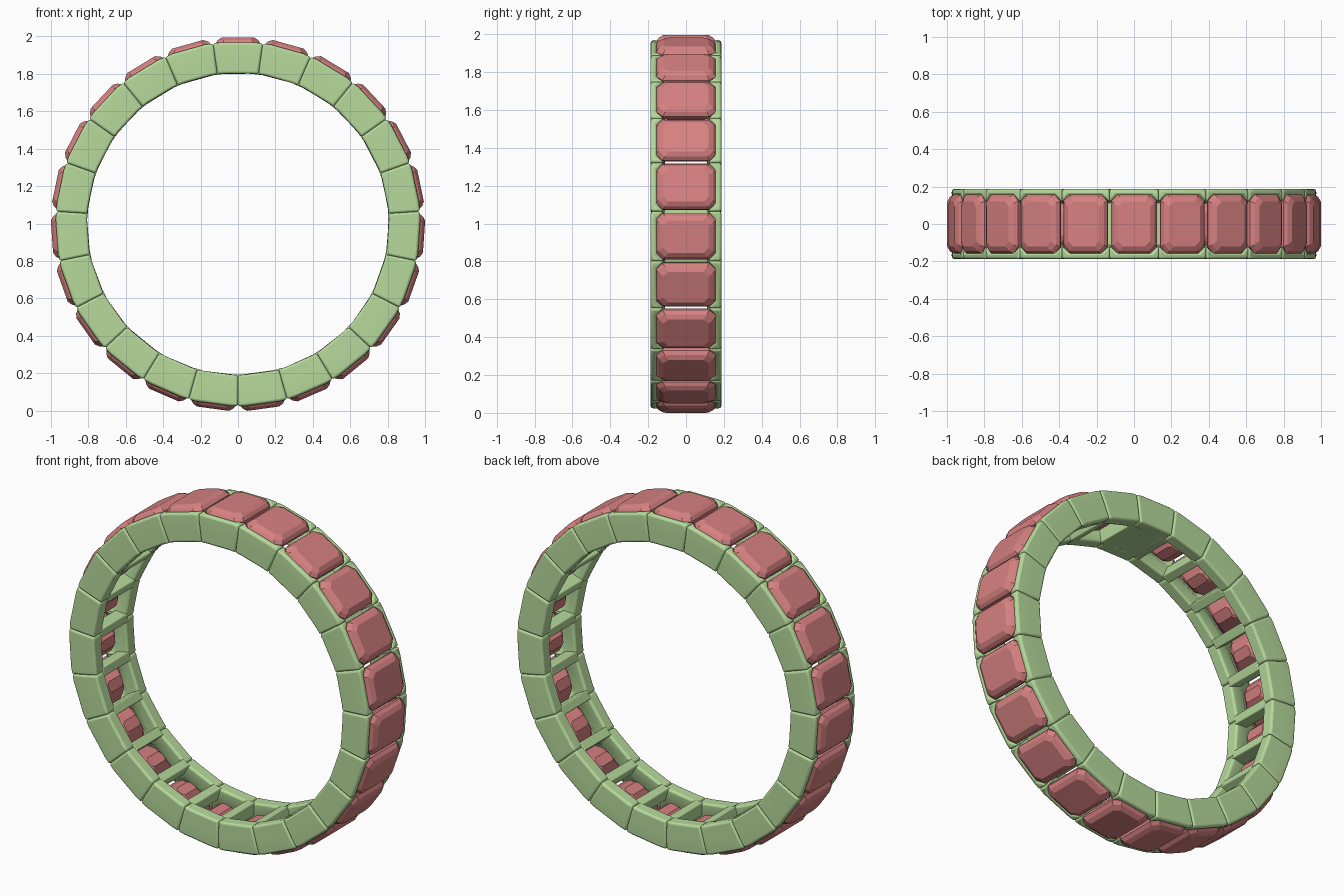
import bpy, bmesh, math
from mathutils import Vector

if "Cube" in bpy.data.objects:
    bpy.data.objects.remove(bpy.data.objects["Cube"])

N = 23                      # stones around the ring, one at the very top
STEP = 2 * math.pi / N
HALF = STEP / 2
CZ = 0.998                  # ring centre height


def polar(a, y, r):
    return Vector((r * math.sin(a), y, CZ + r * math.cos(a)))


def flat(a, t, y, r):
    # point in the tangent frame of a seat at angle a
    return Vector((r * math.sin(a) + t * math.cos(a), y,
                   CZ + r * math.cos(a) - t * math.sin(a)))


def loft(bm, rings):
    vs = [[bm.verts.new(p) for p in ring] for ring in rings]
    n = len(vs[0])
    bm.faces.new(vs[0])
    bm.faces.new(vs[-1])
    for lo, hi in zip(vs, vs[1:]):
        for i in range(n):
            j = (i + 1) % n
            bm.faces.new((lo[i], lo[j], hi[j], hi[i]))


def finish(bm, name, color, bevel=0):
    bmesh.ops.recalc_face_normals(bm, faces=bm.faces)
    me = bpy.data.meshes.new(name)
    bm.to_mesh(me)
    bm.free()
    ob = bpy.data.objects.new(name, me)
    bpy.context.collection.objects.link(ob)
    mat = bpy.data.materials.new(name + "_material")
    mat.diffuse_color = color
    mat.use_nodes = True
    mat.node_tree.nodes["Principled BSDF"].inputs["Base Color"].default_value = mat.diffuse_color
    me.materials.append(mat)
    if bevel:
        m = ob.modifiers.new("soft_edges", 'BEVEL')
        m.width = bevel
        m.segments = 3
        m.limit_method = 'ANGLE'
        m.angle_limit = math.radians(40)
        bpy.ops.object.select_all(action='DESELECT')
        bpy.context.view_layer.objects.active = ob
        ob.select_set(True)
        bpy.ops.object.shade_smooth_by_angle(angle=math.radians(40))
    return ob


GREEN = (0.47, 0.70, 0.33, 1)
RED = (0.68, 0.22, 0.22, 1)

# Side rails: one rounded block per stone, with corner prongs at its ends
bm = bmesh.new()
# radius, outer y, inner y at the middle, inner y at the ends
LEVELS = [(0.807, 0.187, 0.11, 0.11), (0.885, 0.188, 0.115, 0.11),
          (0.93, 0.188, 0.148, 0.112), (0.974, 0.186, 0.155, 0.118)]
for k in range(N):
    a = k * STEP
    for s in (-1, 1):
        rings = []
        for r, yo, ym, ye in LEVELS:
            plan = [(-1, yo), (-.7, yo), (.7, yo), (1, yo),
                    (1, ye), (.7, ym), (-.7, ym), (-1, ye)]
            rings.append([polar(a + f * HALF, s * y, r) for f, y in plan])
        loft(bm, rings)
finish(bm, "side_rails", GREEN, 0.012)

# Cross bars between the stones, on the inside of the band
bm = bmesh.new()
for k in range(N):
    a = (k + 0.5) * STEP
    loft(bm, [[flat(a, t, y, r) for t, y in
               ((-w, -.125), (w, -.125), (w, .125), (-w, .125))]
              for r, w in ((0.805, 0.027), (0.885, 0.025))])
finish(bm, "cross_bars", GREEN, 0.007)

# Solid plate closing the window under the top stone
bm = bmesh.new()
loft(bm, [[polar(f * HALF, y, r) for f, y in
           ((-1, -.125), (0, -.125), (1, -.125), (1, .125), (0, .125), (-1, .125))]
          for r in (0.807, 0.85)])
finish(bm, "top_plate", GREEN)

# Step-cut stones: radius, half length around, half width across, corner cut
bm = bmesh.new()
CUT = [(0.845, 0.030, 0.062, 0.012), (0.89, 0.080, 0.112, 0.024),
       (0.948, 0.121, 0.158, 0.036), (0.962, 0.122, 0.159, 0.036),
       (0.982, 0.109, 0.145, 0.033), (0.997, 0.086, 0.120, 0.027)]
for k in range(N):
    rings = []
    for r, t, y, c in CUT:
        octagon = [(-t + c, -y), (t - c, -y), (t, -y + c), (t, y - c),
                   (t - c, y), (-t + c, y), (-t, y - c), (-t, -y + c)]
        rings.append([flat(k * STEP, p, q, r) for p, q in octagon])
    loft(bm, rings)
finish(bm, "stones", RED)
